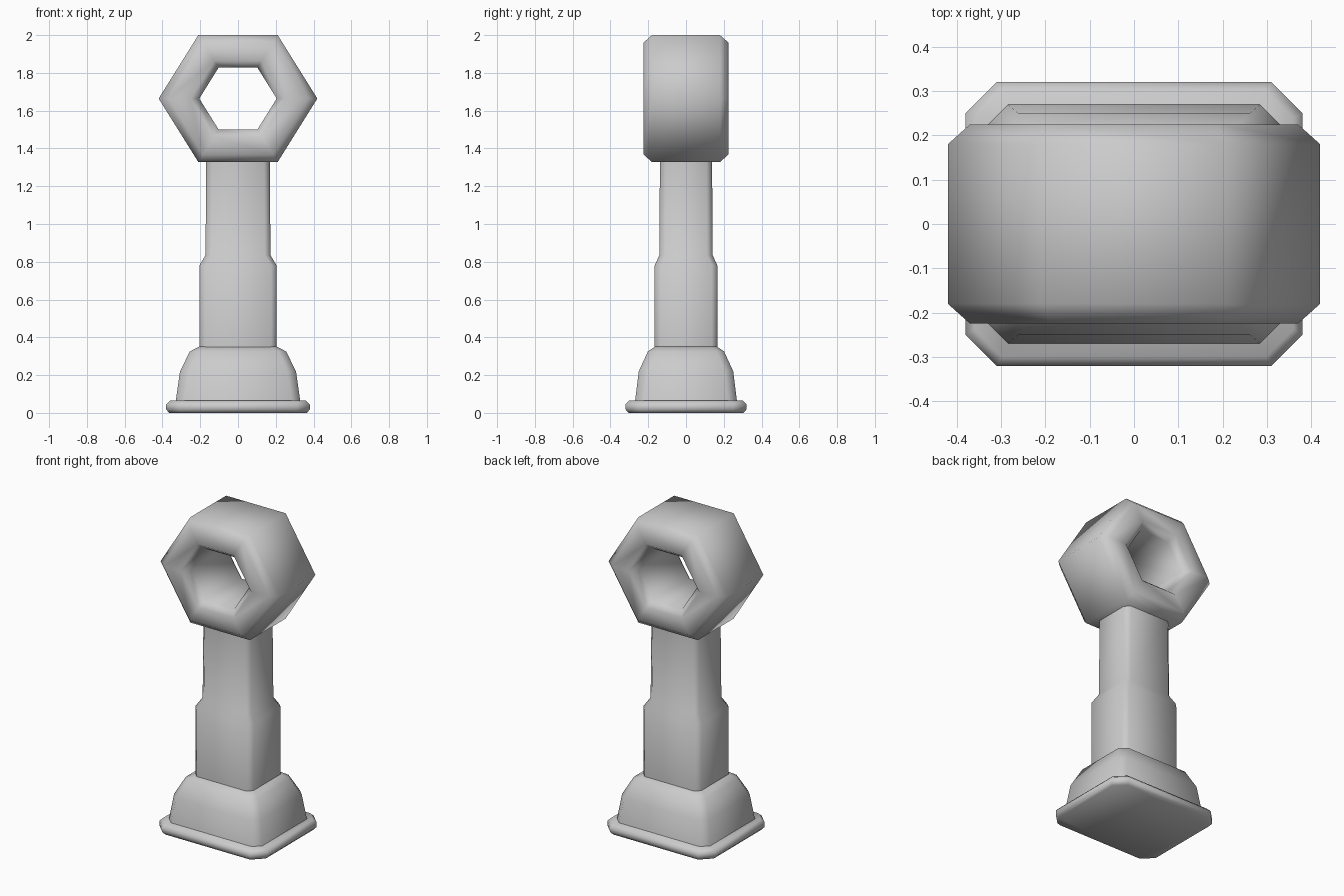
import bpy, bmesh, math

if "Cube" in bpy.data.objects:
    bpy.data.objects.remove(bpy.data.objects["Cube"])


def finish(name, bm, angle):
    bmesh.ops.recalc_face_normals(bm, faces=bm.faces)
    me = bpy.data.meshes.new(name)
    bm.to_mesh(me)
    bm.free()
    ob = bpy.data.objects.new(name, me)
    bpy.context.collection.objects.link(ob)
    bpy.ops.object.select_all(action='DESELECT')
    ob.select_set(True)
    bpy.context.view_layer.objects.active = ob
    bpy.ops.object.shade_smooth_by_angle(angle=math.radians(angle))
    return ob


def bridge(bm, a, b):
    n = len(a)
    for i in range(n):
        j = (i + 1) % n
        bm.faces.new((a[i], a[j], b[j], b[i]))


def loft(name, sections, angle):
    """Stack of corner-cut rectangles: (z, half x, half y, corner cut)."""
    bm = bmesh.new()
    rings = []
    for z, x, y, c in sections:
        pts = [(x, y - c), (x - c, y), (c - x, y), (-x, y - c),
               (-x, c - y), (c - x, -y), (x - c, -y), (x, c - y)]
        rings.append([bm.verts.new((px, py, z)) for px, py in pts])
    for a, b in zip(rings, rings[1:]):
        bridge(bm, a, b)
    bm.faces.new(rings[0])
    bm.faces.new(rings[-1])
    return finish(name, bm, angle)


# Base plate with a softened rim
loft("base_plate", [(0, 0.365, 0.305, 0.065), (0.018, 0.38, 0.32, 0.07),
                    (0.045, 0.38, 0.32, 0.07), (0.065, 0.36, 0.30, 0.062)], 60)

# Sloping foot, stepping in towards the post
loft("foot", [(0.06, 0.33, 0.27, 0.045), (0.22, 0.307, 0.25, 0.045),
              (0.325, 0.255, 0.202, 0.04), (0.352, 0.203, 0.163, 0.03)], 60)

# Two-stage post
loft("post", [(0.33, 0.205, 0.166, 0.03), (0.78, 0.205, 0.166, 0.03),
              (0.835, 0.172, 0.141, 0.03), (1.36, 0.168, 0.138, 0.03)], 60)

# Hexagonal ring head: chamfered cross-section (radius, y) around a hex
profile = [(0.42, -0.18), (0.42, 0.18), (0.37, 0.225), (0.25, 0.225),
           (0.205, 0.18), (0.205, -0.18), (0.25, -0.225), (0.37, -0.225)]
bm = bmesh.new()
rings = []
for k in range(6):
    t = math.radians(60 * k)
    rings.append([bm.verts.new((r * math.cos(t), y,
                                1.664 + 0.924 * r * math.sin(t)))
                  for r, y in profile])
for k in range(6):
    bridge(bm, rings[k], rings[(k + 1) % 6])
finish("hex_ring_head", bm, 70)
